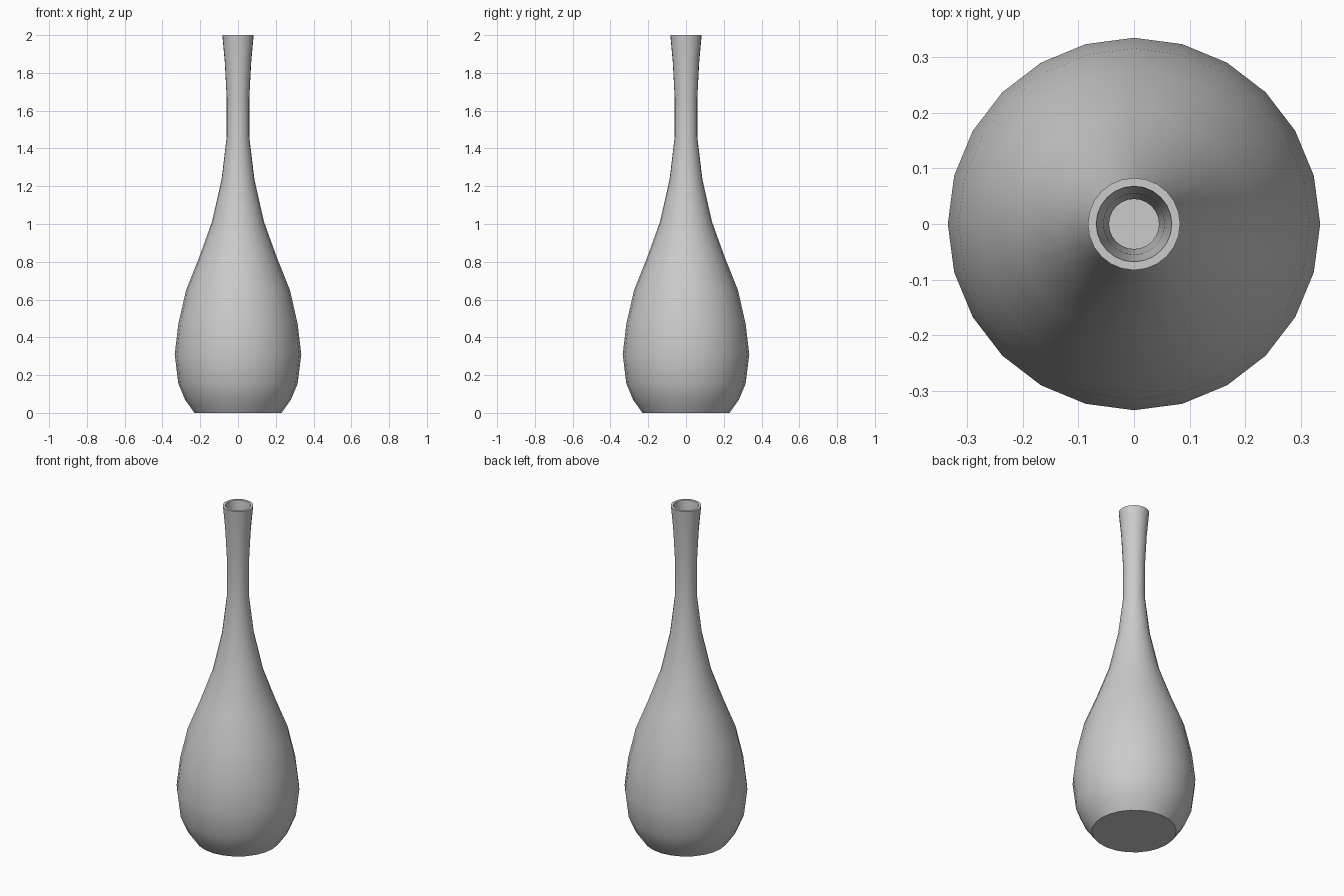
import bpy, bmesh, math

if "Cube" in bpy.data.objects:
    bpy.data.objects.remove(bpy.data.objects["Cube"])

SEGMENTS = 24
WALL = 0.015

# Outer silhouette as (radius, height), foot to lip
outer = [(0.23, 0), (0.28, 0.07), (0.316, 0.155), (0.335, 0.31), (0.316, 0.47),
         (0.275, 0.65), (0.207, 0.82), (0.138, 1.01), (0.087, 1.235),
         (0.06, 1.46), (0.06, 1.67), (0.07, 1.86), (0.083, 2.0)]

# Inner wall follows the outer one, closed by a floor just above the foot
inner = [(r - WALL, max(z, WALL)) for r, z in reversed(outer)]
profile = [(0, 0)] + outer + inner + [(0, WALL)]

# Lathe the profile round the z axis
bm = bmesh.new()
verts = [bm.verts.new((r, 0, z)) for r, z in profile]
edges = [bm.edges.new(pair) for pair in zip(verts, verts[1:])]
bmesh.ops.spin(bm, geom=verts + edges, cent=(0, 0, 0), axis=(0, 0, 1),
               angle=math.tau, steps=SEGMENTS)
bmesh.ops.remove_doubles(bm, verts=bm.verts, dist=0.0005)
bmesh.ops.recalc_face_normals(bm, faces=bm.faces)

mesh = bpy.data.meshes.new("vase")
bm.to_mesh(mesh)
bm.free()
vase = bpy.data.objects.new("vase", mesh)
bpy.context.collection.objects.link(vase)

# Smooth body with a crisp foot and lip
bpy.context.view_layer.objects.active = vase
vase.select_set(True)
bpy.ops.object.shade_smooth_by_angle(angle=math.radians(40))
